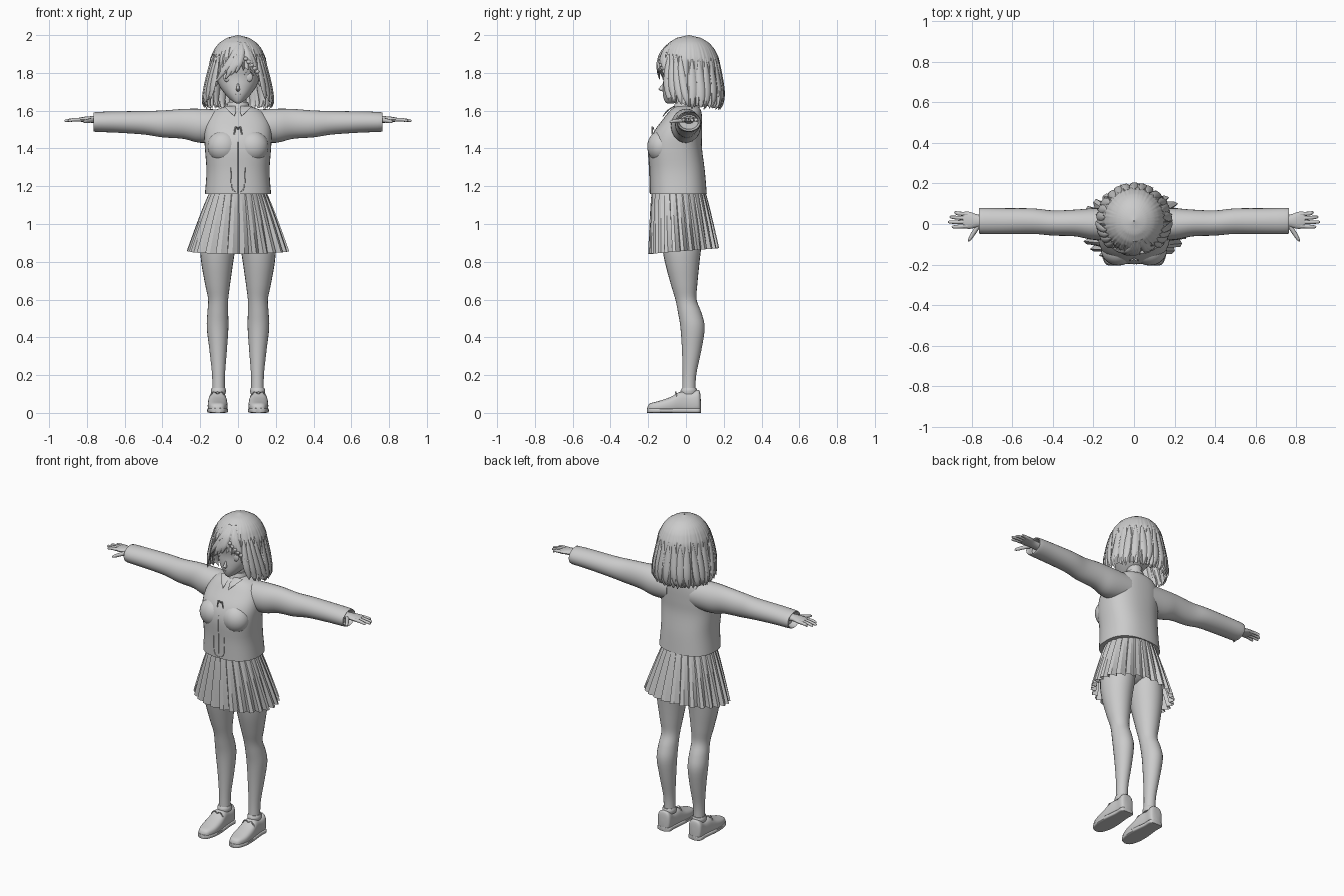
import bpy, bmesh, math
from mathutils import Vector

cube = bpy.data.objects.get("Cube")
if cube:
    bpy.data.objects.remove(cube, do_unlink=True)

grey = bpy.data.materials.new("plain grey")
grey.use_nodes = True
grey.diffuse_color = (0.6, 0.6, 0.6, 1)
grey.node_tree.nodes["Principled BSDF"].inputs["Base Color"].default_value = (0.6, 0.6, 0.6, 1)

X, Y, Z = Vector((1, 0, 0)), Vector((0, 1, 0)), Vector((0, 0, 1))
SIDES = (("left", 1), ("right", -1))


def lerp(a, b, t):
    return a + (b - a) * t


def table(points, v):
    """Linear lookup in ascending (key, value) pairs."""
    for (a, p), (b, q) in zip(points, points[1:]):
        if v <= b:
            return lerp(p, q, max(0, (v - a) / (b - a)))
    return points[-1][1]


def finish(bm, name, angle=40):
    bmesh.ops.recalc_face_normals(bm, faces=bm.faces)
    mesh = bpy.data.meshes.new(name)
    bm.to_mesh(mesh)
    bm.free()
    mesh.materials.append(grey)
    ob = bpy.data.objects.new(name, mesh)
    bpy.context.collection.objects.link(ob)
    bpy.ops.object.select_all(action='DESELECT')
    ob.select_set(True)
    bpy.context.view_layer.objects.active = ob
    bpy.ops.object.shade_smooth_by_angle(angle=math.radians(angle))
    return ob


def skin(bm, rows, closed=True):
    """Bridge rows of points into quads."""
    rows = [[bm.verts.new(p) for p in row] for row in rows]
    n = len(rows[0])
    for a, b in zip(rows, rows[1:]):
        for i in range(n if closed else n - 1):
            j = (i + 1) % n
            bm.faces.new((a[i], a[j], b[j], b[i]))
    return rows


def smooth_path(keys, steps):
    """Catmull-Rom spline through tuples."""
    k = [keys[0], *keys, keys[-1]]
    out = []
    for p, a, b, q in zip(k, k[1:], k[2:], k[3:]):
        for s in range(steps):
            t = s / steps
            out.append([0.5 * (2 * b0 + (c - a0) * t + (2 * a0 - 5 * b0 + 4 * c - d) * t * t
                               + (3 * b0 - a0 - 3 * c + d) * t ** 3)
                        for a0, b0, c, d in zip(p, a, b, q)])
    return out + [list(keys[-1])]


def loft(name, keys, u=X, v=Y, n=24, power=2, steps=4, side=1):
    """Closed tube through (x, y, z, radius_u, radius_v) sections."""
    rows = []
    for x, y, z, ru, rv in smooth_path(keys, steps):
        row = []
        for i in range(n):
            a = math.tau * i / n
            c, s = math.cos(a), math.sin(a)
            p = (Vector((x, y, z)) + u * max(ru, .0006) * math.copysign(abs(c) ** (2 / power), c)
                 + v * max(rv, .0006) * math.copysign(abs(s) ** (2 / power), s))
            row.append((p.x * side, p.y, p.z))
        rows.append(row)
    bm = bmesh.new()
    rings = skin(bm, rows)
    bm.faces.new(rings[0])
    bm.faces.new(rings[-1])
    return finish(bm, name)


def ball(name, pos, size, segments=20):
    bm = bmesh.new()
    bmesh.ops.create_uvsphere(bm, u_segments=segments, v_segments=segments // 2, radius=1)
    bmesh.ops.scale(bm, vec=size, verts=bm.verts)
    bmesh.ops.translate(bm, vec=pos, verts=bm.verts)
    return finish(bm, name)


def cord(name, points, r=.0025, side=1):
    return loft(name, [(*p, r, r) for p in points], n=6, steps=3, side=side)


# Jacket body: z, front y, back y, half width
body = [(1.16, -.19, .11, .175), (1.28, -.192, .10, .167), (1.4, -.198, .085, .175),
        (1.48, -.175, .085, .178), (1.55, -.125, .085, .165), (1.6, -.085, .08, .125),
        (1.625, -.05, .06, .055)]
loft("jacket", [(0, (f + b) / 2, z, w, (b - f) / 2) for z, f, b, w in body], n=40, power=2.4)
loft("neck", [(0, .01, 1.56, .05, .05), (0, 0, 1.7, .042, .045)])
loft("shirt_collar", [(0, -.005, 1.6, .066, .068), (0, 0, 1.645, .054, .056)])
cord("front_seam", [(0, -.172, 1.48), (0, -.198, 1.4), (0, -.193, 1.28), (0, -.191, 1.165)])
cord("front_placket", [(s * .035, -.19, z) for s, z in ((-1, 1.36), (-1, 1.2))]
     + [(0, -.192, 1.17)] + [(.035, -.19, z) for z in (1.2, 1.36)])
for label, s in SIDES:
    ball(label + "_bust", (s * .077, -.13, 1.41), (.085, .075, .085), 28)
    loft(label + "_collar_point", [(.045, -.06, 1.625, .03, .006), (.03, -.098, 1.6, .02, .005),
                                   (.02, -.122, 1.57, .001, .003)], n=10, side=s)
    cord(label + "_chest_bow", [(0, -.17, 1.5), (.012, -.178, 1.515), (.02, -.178, 1.475)], .004, s)

    # Sleeve with a hollow-looking cuff
    loft(label + "_sleeve", [(.08, 0, 1.52, .08, .085), (.2, 0, 1.52, .078, .09),
                             (.29, .005, 1.53, .066, .079), (.4, .005, 1.53, .062, .071),
                             (.5, .014, 1.536, .063, .062), (.65, .014, 1.54, .064, .056),
                             (.755, .015, 1.54, .064, .052), (.76, .015, 1.54, .055, .044),
                             (.73, .015, 1.54, .05, .038)], Y, Z, 28, side=s)

    # Hand
    loft(label + "_palm", [(.7, .015, 1.55, .028, .022), (.77, .015, 1.553, .031, .018),
                           (.81, .018, 1.554, .042, .014), (.845, .02, 1.552, .04, .01)],
         Y, Z, 16, side=s)
    for i, (y, tip) in enumerate(((-.013, .9), (.009, .918), (.031, .91), (.052, .888))):
        loft(f"{label}_finger_{i + 1}", [(.82, lerp(.018, y, .9), 1.553, .0105, .0105),
                                         (.87, y, 1.552, .0095, .009),
                                         (tip - .006, y * 1.1, 1.547, .007, .007),
                                         (tip, y * 1.1, 1.547, .001, .001)], Y, Z, 10, side=s)
    loft(label + "_thumb", [(.765, -.005, 1.55, .014, .013), (.79, -.042, 1.546, .013, .011),
                            (.81, -.075, 1.542, .009, .009), (.816, -.088, 1.54, .001, .002)],
         X, Z, 10, side=s)

    # Leg
    loft(label + "_leg", [(.09, -.02, 1.04, .09, .11), (.105, -.022, .9, .095, .105),
                          (.11, -.02, .8, .085, .092), (.108, -.01, .68, .066, .07),
                          (.105, 0, .6, .053, .056), (.107, .02, .53, .055, .062),
                          (.108, .035, .45, .057, .064), (.105, .03, .33, .046, .051),
                          (.103, .018, .2, .034, .036), (.103, .015, .1, .034, .036)], side=s)

    # Shoe, sole, ankle cuff and lace
    shoe = [(-.204, .03, .012), (-.19, .05, .034), (-.14, .064, .05), (-.08, .085, .052),
            (-.03, .112, .047), (.02, .108, .042), (.06, .122, .043), (.074, .11, .034),
            (.079, .06, .012)]
    loft(label + "_shoe", [(.108, y, h / 2, w, h / 2) for y, h, w in shoe], X, Z, 24, 2.8, side=s)
    loft(label + "_sole", [(.108, y * 1.01, .0125, w + .003, .0125) for y, h, w in shoe],
         X, Z, 24, 5, side=s)
    loft(label + "_ankle_cuff", [(.104, .015, .1, .038, .043), (.104, .016, .118, .04, .044),
                                 (.104, .017, .132, .036, .038)], side=s)
    for d in (-1, 1):
        cord(f"{label}_lace_{'in' if d < 0 else 'out'}",
             [(.108, -.05, .1), (.108 + d * .022, -.055, .112), (.108 + d * .042, -.05, .085)],
             .004, s)

ball("hips", (0, -.03, 1.05), (.15, .12, .13))

# Pleated skirt
pleats, rows = 26, []
for r in range(9):
    t = r / 8
    row = []
    for i in range(pleats):
        for phase, depth in ((0, .13), (.14, 0), (.55, .02)):
            a = math.tau * (i + phase) / pleats
            k = 1 - depth * (.25 + .75 * t)
            y = lerp(-.04, -.012, t) - lerp(.14, .188, t ** .85) * k * math.cos(a)
            row.append((lerp(.145, .272, t ** .9) * k * math.sin(a), y,
                        lerp(1.18, .857 - .015 * math.cos(a), t)))
    rows.append(row)
bm = bmesh.new()
skin(bm, rows)
finish(bm, "pleated_skirt", 20)

# Head: z, front y, back y, half width
head = [(1.638, -.10, -.07, .008), (1.65, -.112, -.02, .03), (1.685, -.122, .05, .066),
        (1.73, -.122, .1, .098), (1.78, -.12, .12, .115), (1.85, -.128, .14, .125),
        (1.93, -.1, .13, .095), (1.96, -.04, .08, .04)]
loft("head", [(0, (f + b) / 2, z, w, (b - f) / 2) for z, f, b, w in head], n=36, power=2.15)
loft("nose", [(0, -.117, 1.745, .004, .004), (0, -.128, 1.722, .008, .012),
              (0, -.13, 1.712, .01, .015), (0, -.118, 1.7, .003, .004)], n=12)
cord("mouth", [(-.016, -.119, 1.688), (0, -.124, 1.685), (.016, -.119, 1.688)], .002)
for label, s in SIDES:
    ball(label + "_eye", (s * .056, -.103, 1.777), (.023, .009, .025))
    cord(label + "_eyelid", [(.028, -.116, 1.785), (.045, -.115, 1.806), (.066, -.106, 1.806),
                             (.085, -.09, 1.785)], .003, s)
    cord(label + "_eyebrow", [(.03, -.124, 1.83), (.06, -.117, 1.84), (.085, -.1, 1.83)], .002, s)
    ball(label + "_ear", (s * .118, .01, 1.76), (.012, .022, .032))

# Hair: shell of ridged strands with an opening for the face
hair_width = [(1.605, .172), (1.64, .188), (1.7, .178), (1.8, .156), (1.88, .145),
              (1.93, .122), (1.96, .097), (1.985, .06), (2, .002)]
hem = [(0, 1.825), (35, 1.8), (45, 1.74), (56, 1.655), (90, 1.62), (180, 1.605)]


def hair_point(deg, z, grow=1.0):
    a = math.radians(deg)
    r = table(hair_width, z) * grow
    deep = 1.08 - .9 * max(0, 1.75 - z)
    return r * math.sin(a), .015 - r * deep * math.cos(a), z


columns, rows = 180, []
for r in range(25):
    t = r / 24
    row = []
    for i in range(columns):
        deg = 360 * i / columns - 180
        saw = (i % 5) / 5 + .3 * math.sin(i * 1.7)
        bottom = table(hem, abs(deg)) + .018 * saw
        z = lerp(2, bottom, t ** 1.6)
        row.append(hair_point(deg, z, 1.015 - .06 * saw * min(1, t * t * 1.3)))
    rows.append(row)
bm = bmesh.new()
skin(bm, rows)
finish(bm, "hair_shell", 35)


def lock(name, top, end, z0, z1, width, grow=1.02):
    """Tapered strand lying on the hair surface."""
    keys = []
    for t, w in ((0, .1), (.3, .8), (.65, 1), (.88, .6), (1, .04)):
        p = hair_point(lerp(top, end, t ** 1.4), lerp(z0, z1, t), grow - .05 * t ** 3)
        keys.append((*p, width * w, .008 * w + .001))
    a = math.radians((top + end) / 2)
    loft(name, keys, Vector((math.cos(a), math.sin(a), 0)),
         Vector((math.sin(a), -math.cos(a), 0)), 8)


# Swept fringe, side locks and back locks
for i, (end, z) in enumerate(((-46, 1.75), (-36, 1.775), (-25, 1.765), (-14, 1.785),
                              (-4, 1.8), (30, 1.81), (42, 1.78))):
    lock(f"fringe_lock_{i + 1}", 12 + end * .3, end, 1.965, z, .019)
for i in range(4):
    for label, s in SIDES:
        lock(f"{label}_side_lock_{i + 1}", s * (46 + 9 * i), s * (53 + 12 * i),
             1.9, 1.655 - .012 * i, .02, 1.03)
for i in range(13):
    deg = 96 + 14 * i
    lock(f"back_lock_{i + 1}", deg, deg + 4 * math.sin(i * 2), 1.88, 1.607 + .008 * (i % 2), .022, 1.0)

# Small braid over the left temple
for i in range(7):
    ball(f"braid_bead_{i + 1}", hair_point(16 + 6 * i, 1.875 - .017 * i, 1.02),
         (.012, .01, .011), 10)
